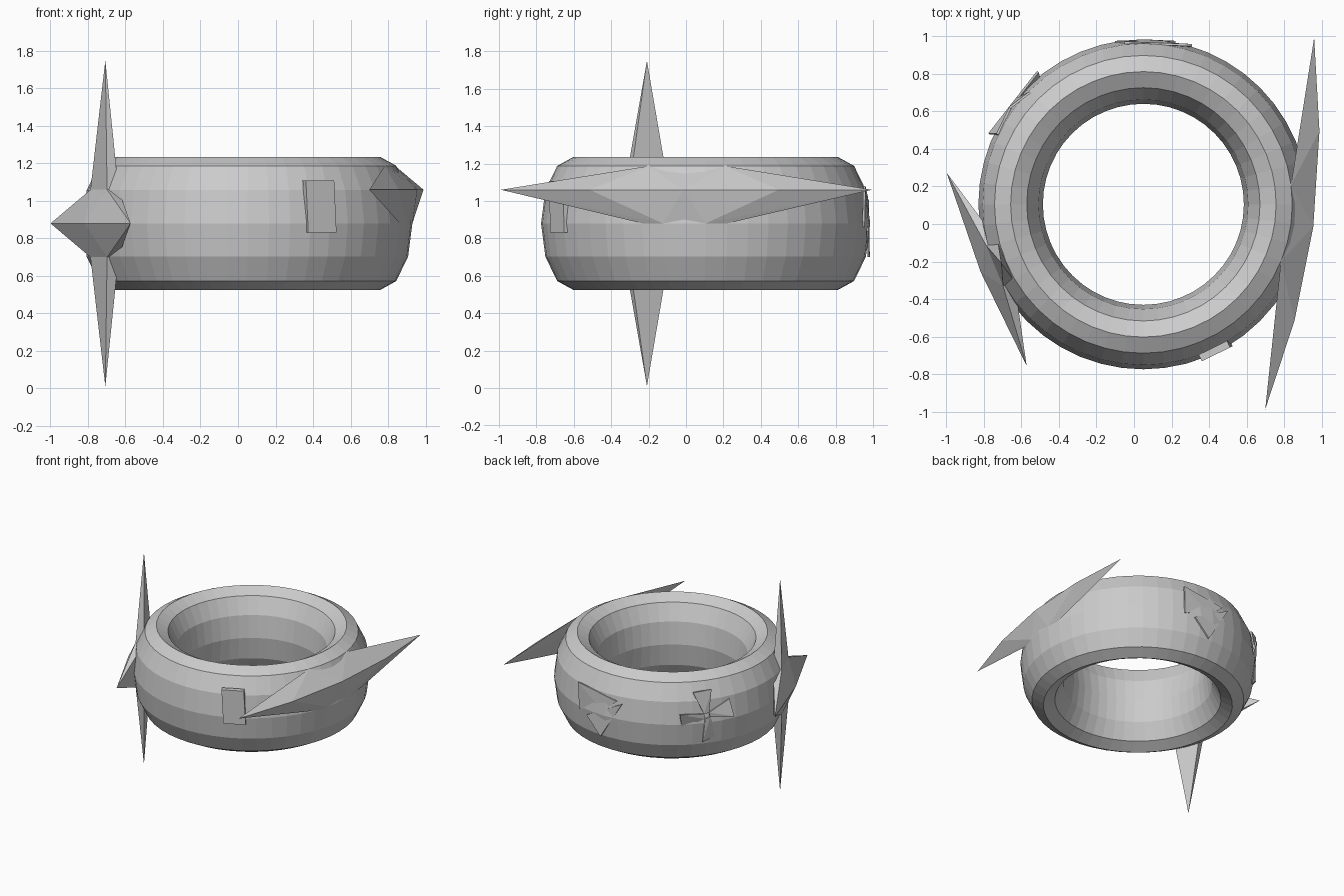
import bpy
import bmesh
from math import radians, sin, cos, pi
from mathutils import Vector

cube = bpy.data.objects.get("Cube")
if cube:
    bpy.data.objects.remove(cube, do_unlink=True)

CENTRE = Vector((0.05, 0.105, 0.88))
MAJOR, MINOR, HALF_HEIGHT = 0.708, 0.172, 0.355

grey = bpy.data.materials.new("plain grey")
grey.use_nodes = True
grey.diffuse_color = (0.6, 0.6, 0.6, 1)
grey.node_tree.nodes["Principled BSDF"].inputs["Base Color"].default_value = grey.diffuse_color


def finish(name, bm):
    bmesh.ops.recalc_face_normals(bm, faces=bm.faces)
    mesh = bpy.data.meshes.new(name)
    bm.to_mesh(mesh)
    bm.free()
    mesh.materials.append(grey)
    obj = bpy.data.objects.new(name, mesh)
    bpy.context.collection.objects.link(obj)


def hull(name, angle, points):
    """Convex solid from (along the rim, outward, up) points at an angle."""
    a = radians(angle)
    out, along = Vector((cos(a), sin(a), 0)), Vector((-sin(a), cos(a), 0))
    bm = bmesh.new()
    for t, n, z in points:
        bm.verts.new(CENTRE + along * t + out * n + Vector((0, 0, z)))
    res = bmesh.ops.convex_hull(bm, input=bm.verts[:])
    loose = {g for g in res["geom_interior"] if isinstance(g, bmesh.types.BMVert)}
    bmesh.ops.delete(bm, geom=list(loose), context="VERTS")
    finish(name, bm)


def rim(step, row):
    """Ring vertex, counted in segments along the rim and rows up from the middle."""
    a, b = step * pi / 24, row * pi / 6
    r = MAJOR + MINOR * cos(b)
    return (r * sin(a), r * cos(a), HALF_HEIGHT * sin(b))


# Ring band: a tall twelve-sided section spun round the axis
bm = bmesh.new()
section = [bm.verts.new(CENTRE + Vector((MAJOR + MINOR * cos(k * pi / 6), 0,
                                         HALF_HEIGHT * sin(k * pi / 6)))) for k in range(12)]
edges = [bm.edges.new((section[k], section[k - 1])) for k in range(12)]
bmesh.ops.spin(bm, geom=section + edges, cent=CENTRE, axis=(0, 0, 1),
               angle=2 * pi, steps=48, use_merge=True)
bmesh.ops.remove_doubles(bm, verts=bm.verts[:], dist=0.001)
finish("ring_band", bm)

# Four-pointed star: a flat core, a sideways bar and two upright spikes
T, LOW, HIGH, Z = 0.116, 0.792, 0.858, 0.18
core = [(t, n, z) for t in (-T, T) for n in (LOW, HIGH) for z in (-Z, Z)]
hull("star_bar", 202.5, core + [(-0.558, 0.905, 0), (0.558, 0.905, 0), (0, 0.94, 0)])
for name, side in (("star_upper_spike", 1), ("star_lower_spike", -1)):
    base = [p for p in core if p[2] * side > 0]
    hull(name, 202.5, base + [(0, 0.82, 0.87 * side)])

# Long double horn growing out of the ring
horn = [(0, 0.914, 0.18)]
for s in (-1, 1):
    horn += [(s, 0.787, 0.18), (s * 0.51, 0.88, 0.18), rim(2 * s, 2), rim(2 * s, 0), rim(s, 0)]
hull("double_horn", -7.5, horn)

# Small upright plate
hull("front_plate", -63.7, [(s * 0.084 - z * 0.05, n, z + 0.09)
                            for s in (-1, 1) for z in (-0.138, 0.138) for n in (0.85, 0.889)])


def shard(name, angle, outline, depth=0.012):
    hull(name, angle, [(t, n - d, z) for t, n, z in outline for d in (0, depth)])


# Back shards: a flat plate with a crossing blade
shard("back_plate", 90, [(-0.26, 0.855, 0.2), (0.1, 0.868, 0.14),
                         (-0.03, 0.868, 0.03), (-0.25, 0.85, -0.02)])
shard("back_blade", 90, [(0.15, 0.872, 0.13), (-0.17, 0.872, -0.04), (-0.04, 0.878, -0.18)])

# Pinwheel of four flared blades
for k in range(4):
    a = k * pi / 2 + 0.2
    blade = []
    for r, w, n in ((0.02, -0.02, 0.885), (0.02, 0.02, 0.885),
                    (0.2, -0.075, 0.885), (0.2, 0.06, 0.85)):
        blade.append((r * cos(a) - w * sin(a), n, 0.06 + r * sin(a) + w * cos(a)))
    shard("pinwheel_blade_%d" % (k + 1), 142, blade)
